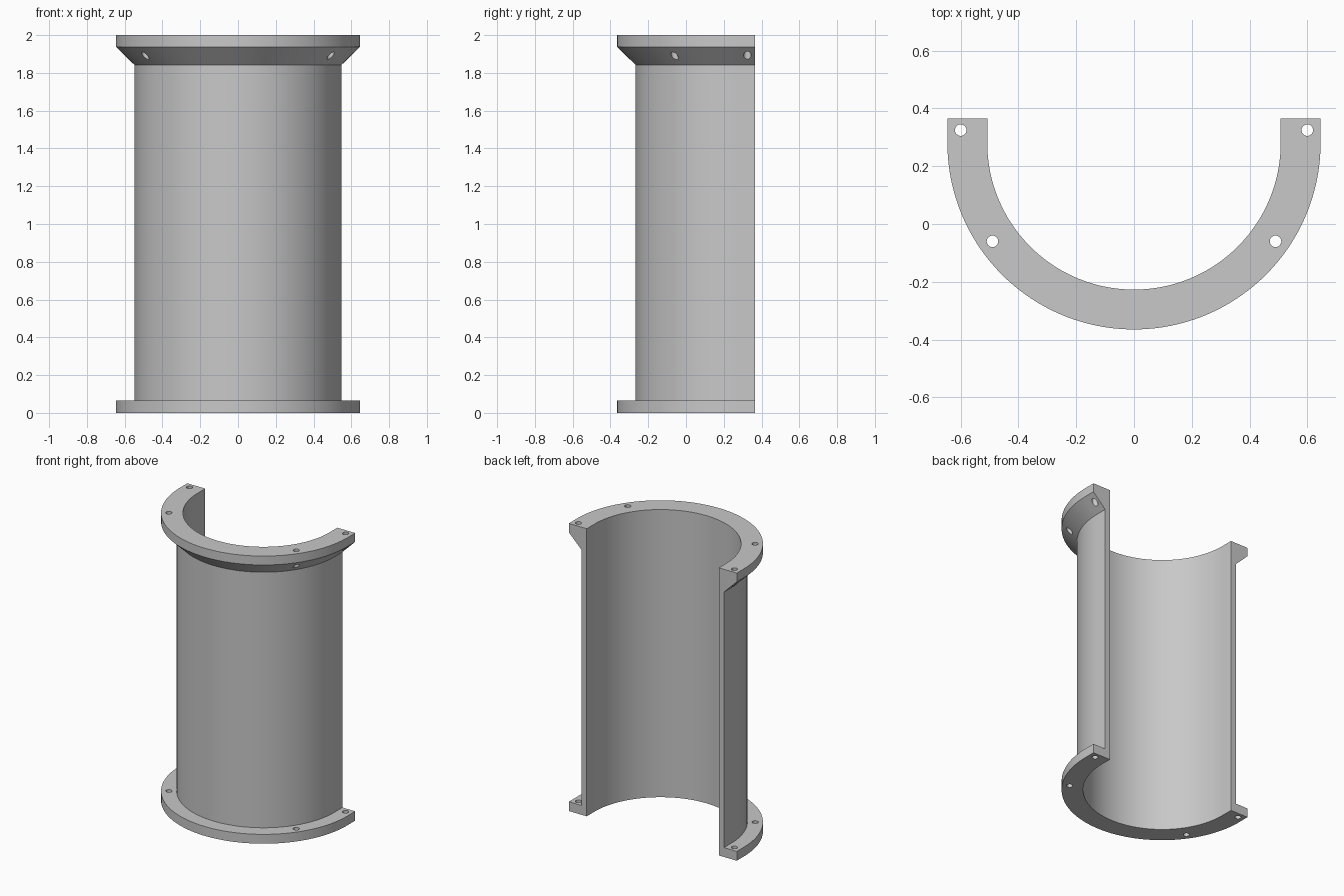
import bpy, bmesh, math

cube = bpy.data.objects.get("Cube")
if cube:
    bpy.data.objects.remove(cube, do_unlink=True)

CENTRE_Y, BACK_Y, SEGMENTS = 0.281, 0.365, 96
INNER, WALL, RIM = 0.508, 0.548, 0.646

grey = bpy.data.materials.new("plain grey")
grey.use_nodes = True
colour = (0.58, 0.58, 0.58, 1)
grey.diffuse_color = colour
grey.node_tree.nodes["Principled BSDF"].inputs["Base Color"].default_value = colour


def make_object(name, bm):
    bmesh.ops.recalc_face_normals(bm, faces=bm.faces)
    mesh = bpy.data.meshes.new(name)
    bm.to_mesh(mesh)
    bm.free()
    mesh.materials.append(grey)
    obj = bpy.data.objects.new(name, mesh)
    bpy.context.collection.objects.link(obj)
    return obj


# Half shell: wall with bottom flange and tapered top flange, as (radius, z)
profile = [(INNER, 0), (RIM, 0), (RIM, 0.065), (WALL, 0.065),
           (WALL, 1.842), (RIM, 1.938), (RIM, 2), (INNER, 2)]

# Sweep round the front half circle, with short straight ends at the back
stations = [(-1, 0, BACK_Y)]
for i in range(SEGMENTS + 1):
    a = math.pi * (1 + i / SEGMENTS)
    stations.append((math.cos(a), math.sin(a), CENTRE_Y))
stations.append((1, 0, BACK_Y))

bm = bmesh.new()
rings = [[bm.verts.new((r * dx, y + r * dy, z)) for r, z in profile]
         for dx, dy, y in stations]
count = len(profile)
for a, b in zip(rings, rings[1:]):
    for j in range(count):
        k = (j + 1) % count
        bm.faces.new((a[j], a[k], b[k], b[j]))
bm.faces.new(rings[0])
bm.faces.new(rings[-1])
shell = make_object("flanged_half_shell", bm)

# Bolt holes drilled through both flanges
bm = bmesh.new()
for side in (-1, 1):
    for x, y in ((0.6, 0.325), (0.49, -0.06)):
        drill = bmesh.ops.create_cone(bm, cap_ends=True, segments=24,
                                      radius1=0.02, radius2=0.02, depth=3)
        bmesh.ops.translate(bm, verts=drill["verts"], vec=(side * x, y, 1))
cutter = make_object("bolt_hole_cutter", bm)
cutter.hide_render = True

cut = shell.modifiers.new("bolt holes", "BOOLEAN")
cut.operation = "DIFFERENCE"
cut.solver = "EXACT"
cut.object = cutter

bpy.ops.object.select_all(action="DESELECT")
shell.select_set(True)
bpy.context.view_layer.objects.active = shell
bpy.ops.object.modifier_apply(modifier=cut.name)
bpy.data.objects.remove(cutter, do_unlink=True)
bpy.ops.object.shade_smooth_by_angle(angle=math.radians(30))
